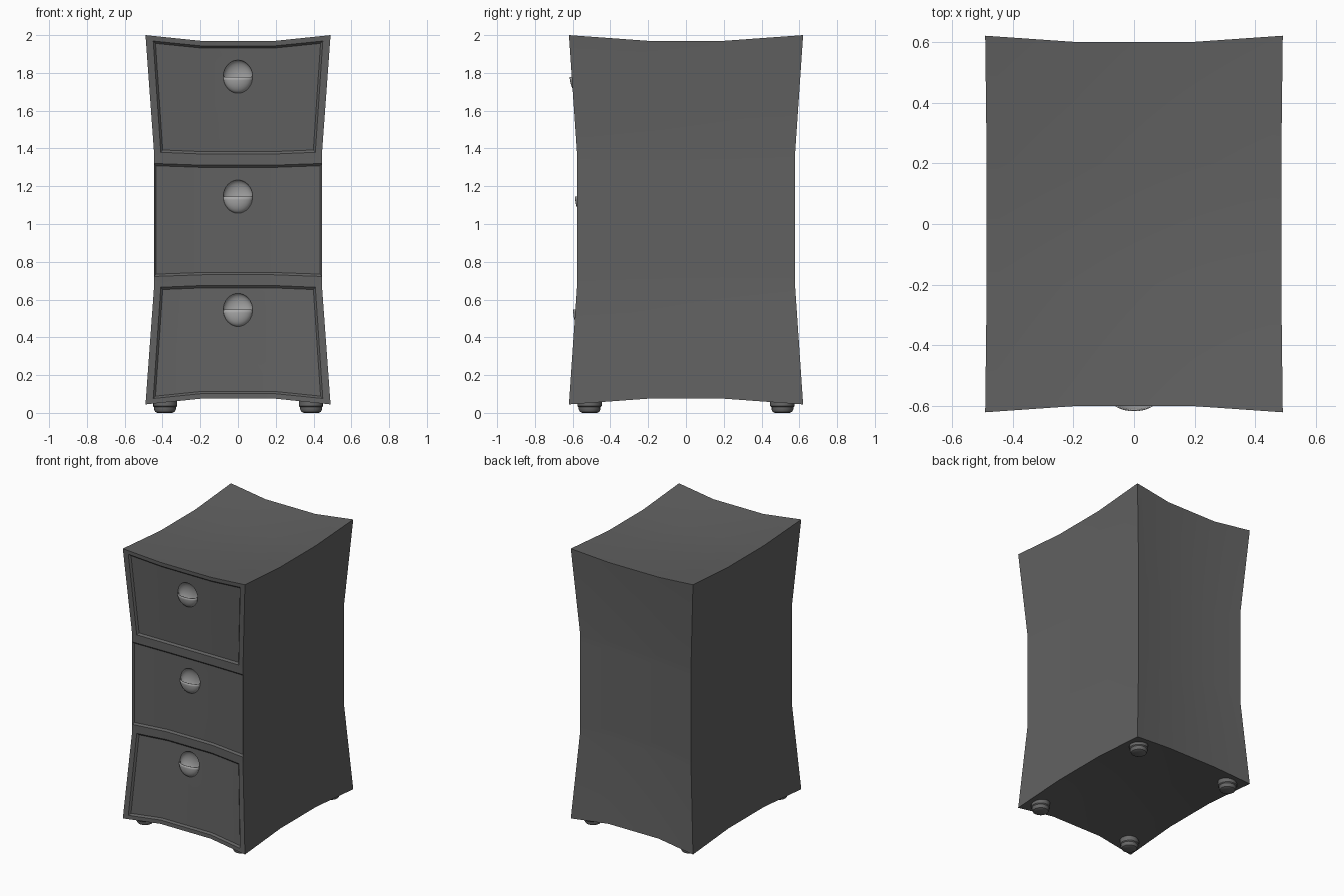
import bpy, bmesh, math
from mathutils import Matrix, Vector

if "Cube" in bpy.data.objects:
    bpy.data.objects.remove(bpy.data.objects["Cube"])


def material(name, value):
    m = bpy.data.materials.new(name)
    m.diffuse_color = (value, value, value, 1)
    m.use_nodes = True
    m.node_tree.nodes["Principled BSDF"].inputs["Base Color"].default_value = m.diffuse_color
    return m


DARK = material("dark grey body", 0.12)
SILVER = material("light grey metal", 0.4)
FEET = material("foot grey", 0.14)

KX, KY, KZ = 0.41, 0.33, 0.367           # where each pinch levels out
COLS = [-1, -0.92, -KX, KX, 0.92, 1]
DEEP = [-1, -KY, KY, 1]
ROWS = [-1, -0.972, -KZ, -0.307, 0.305, KZ, 0.972, 1]
DRAWERS = [(-0.972, -KZ), (-0.307, 0.305), (KZ, 0.972)]


def pinch(t, knot):
    return min(1, (1 - abs(t)) / (1 - knot))


def shape(u, v, w):
    """Unit cube to the waisted cabinet shape."""
    du, dv, dw = pinch(u, KX), pinch(v, KY), pinch(w, KZ)
    return Vector((u * (0.49 - 0.045 * dw - 0.005 * dv),
                   v * (0.62 - 0.042 * dw - 0.02 * du),
                   1.0225 + w * (0.9775 - 0.03 * du - 0.03 * dv)))


def finish(bm, name, *mats):
    bmesh.ops.recalc_face_normals(bm, faces=bm.faces)
    me = bpy.data.meshes.new(name)
    bm.to_mesh(me)
    bm.free()
    ob = bpy.data.objects.new(name, me)
    bpy.context.collection.objects.link(ob)
    for m in mats:
        me.materials.append(m)
    return ob


def smooth(ob, angle=30):
    bpy.ops.object.select_all(action='DESELECT')
    ob.select_set(True)
    bpy.context.view_layer.objects.active = ob
    bpy.ops.object.shade_smooth_by_angle(angle=math.radians(angle))


# Cabinet: six gridded sides welded together
bm = bmesh.new()
front = []


def side(a_cuts, b_cuts, place):
    for a0, a1 in zip(a_cuts, a_cuts[1:]):
        for b0, b1 in zip(b_cuts, b_cuts[1:]):
            q = [(a0, b0), (a1, b0), (a1, b1), (a0, b1)]
            bm.faces.new([bm.verts.new(shape(*place(a, b))) for a, b in q])


for s in (-1, 1):
    side(COLS, ROWS, lambda a, b: (a, s, b))
    side(DEEP, ROWS, lambda a, b: (s, a, b))
    side(COLS, DEEP, lambda a, b: (a, b, s))
bmesh.ops.remove_doubles(bm, verts=bm.verts, dist=1e-4)
bmesh.ops.recalc_face_normals(bm, faces=bm.faces)

# Recessed drawer fronts
for low, high in DRAWERS:
    zmid = shape(0, -1, (low + high) / 2).z
    cells = [f for f in bm.faces if f.normal.y < -0.9
             and abs(f.calc_center_median().x) < 0.435
             and abs(f.calc_center_median().z - zmid) < 0.05]
    bmesh.ops.inset_region(bm, faces=cells, thickness=0.012, depth=-0.012,
                           use_even_offset=True)
cabinet = finish(bm, "cabinet", DARK, SILVER)

# Cup pulls: a dish cut into each drawer and a half shell over its lower half
RX, RZ, OUT = 0.078, 0.088, 0.042
for label, z, tilt in (("top", 1.78, 0.068), ("middle", 1.145, 0), ("bottom", 0.545, -0.068)):
    w = (z - 1.0225) / 0.9475
    y = shape(0, -1, w).y + 0.012
    pose = Matrix.Translation((0, y, z)) @ Matrix.Rotation(tilt, 4, 'X')

    bm = bmesh.new()
    bmesh.ops.create_uvsphere(bm, u_segments=32, v_segments=16, radius=1)
    bmesh.ops.transform(bm, verts=bm.verts, matrix=pose @ Matrix.Diagonal((RX, 0.04, RZ, 1)))
    for f in bm.faces:
        f.material_index = 1
    cutter = finish(bm, label + "_dish_cutter", DARK, SILVER)
    cutter.hide_render = True
    cutter.hide_set(True)
    mod = cabinet.modifiers.new(label + "_dish", 'BOOLEAN')
    mod.object, mod.operation, mod.solver = cutter, 'DIFFERENCE', 'EXACT'

    bm = bmesh.new()
    bmesh.ops.create_uvsphere(bm, u_segments=32, v_segments=16, radius=1)
    for co, no in (((0, 0, 0), (0, 0, 1)), ((0, 0, 0), (0, 1, 0))):
        bmesh.ops.bisect_plane(bm, geom=bm.verts[:] + bm.edges[:] + bm.faces[:], dist=1e-5,
                               plane_co=co, plane_no=no, clear_outer=True)
    bmesh.ops.transform(bm, verts=bm.verts, matrix=pose @ Matrix.Diagonal((RX, OUT, RZ, 1)))
    pull = finish(bm, label + "_cup_pull", SILVER)
    # keep the shell facing the front
    if sum(p.normal.y * p.area for p in pull.data.polygons) > 0:
        pull.data.flip_normals()
    mod = pull.modifiers.new("thickness", 'SOLIDIFY')
    mod.thickness, mod.offset = 0.004, -1
    smooth(pull, 40)

# Bake the dishes into the cabinet
bpy.context.view_layer.update()
baked = bpy.data.meshes.new_from_object(
    cabinet.evaluated_get(bpy.context.evaluated_depsgraph_get()))
cabinet.modifiers.clear()
cabinet.data = baked
smooth(cabinet)

# Bun feet: turned profile
PROFILE = [(0, 0), (0.04, 0), (0.052, 0.006), (0.058, 0.018), (0.058, 0.03),
           (0.064, 0.036), (0.064, 0.075)]
for sx, xn in ((-1, "left"), (1, "right")):
    for sy, yn in ((-1, "front"), (1, "back")):
        bm = bmesh.new()
        vs = [bm.verts.new((r, 0, h)) for r, h in PROFILE]
        es = [bm.edges.new(p) for p in zip(vs, vs[1:])]
        bmesh.ops.spin(bm, geom=vs + es, cent=(0, 0, 0), axis=(0, 0, 1),
                       angle=math.tau, steps=16)
        bmesh.ops.remove_doubles(bm, verts=bm.verts, dist=1e-4)
        bmesh.ops.translate(bm, verts=bm.verts, vec=(sx * 0.387, sy * 0.51, 0))
        smooth(finish(bm, f"{yn}_{xn}_foot", FEET), 35)
